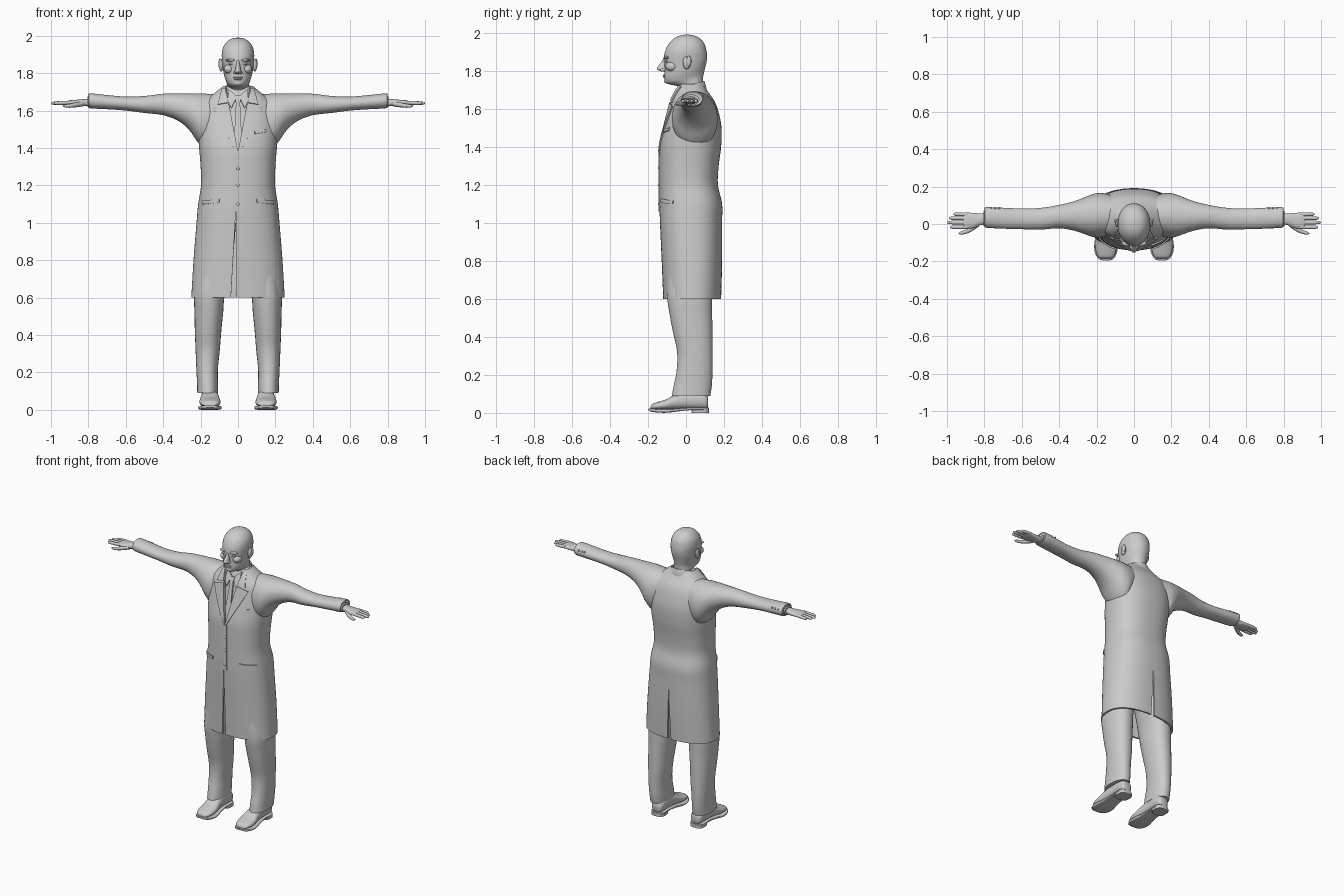
import bpy, bmesh, math
from math import cos, sin, pi, radians
from mathutils import Vector as V
from mathutils.bvhtree import BVHTree

cube = bpy.data.objects.get("Cube")
if cube:
    bpy.data.objects.remove(cube, do_unlink=True)

grey = bpy.data.materials.new("plain_grey")
grey.use_nodes = True
grey.diffuse_color = (0.6, 0.6, 0.6, 1)
grey.node_tree.nodes["Principled BSDF"].inputs["Base Color"].default_value = (0.6, 0.6, 0.6, 1)


def make(name, bm):
    bmesh.ops.remove_doubles(bm, verts=bm.verts[:], dist=0.0003)
    bmesh.ops.recalc_face_normals(bm, faces=bm.faces[:])
    me = bpy.data.meshes.new(name)
    bm.to_mesh(me)
    bm.free()
    me.materials.append(grey)
    ob = bpy.data.objects.new(name, me)
    bpy.context.collection.objects.link(ob)
    return ob


def finish(ob, mirror=False, thick=0, offset=-1):
    bpy.ops.object.select_all(action='DESELECT')
    ob.select_set(True)
    bpy.context.view_layer.objects.active = ob
    if thick:
        m = ob.modifiers.new("Thickness", 'SOLIDIFY')
        m.thickness, m.offset = thick, offset
    if mirror:
        ob.modifiers.new("Mirror", 'MIRROR').use_mirror_merge = False
    for m in list(ob.modifiers):
        bpy.ops.object.modifier_apply(modifier=m.name)
    bpy.ops.object.shade_smooth_by_angle(angle=radians(42))
    return ob


# Ring makers: each ring is (centre, half axis, half axis)
def level(z, rx, yf, yb, x=0, zb=None):
    zb = z if zb is None else zb
    return (V((x, (yf + yb) / 2, (z + zb) / 2)), V((rx, 0, 0)), V((0, (yb - yf) / 2, (zb - z) / 2)))


def across(x, z0, z1, yf, yb):
    return (V((x, (yf + yb) / 2, (z0 + z1) / 2)), V((0, (yb - yf) / 2, 0)), V((0, 0, (z1 - z0) / 2)))


def along(y, z0, z1, w, x=0.15):
    return (V((x, y, (z0 + z1) / 2)), V((w, 0, 0)), V((0, 0, (z1 - z0) / 2)))


def spline(a, b, c, d, t):
    return b + (c - a) * (t / 2) + (a * 2 - b * 5 + c * 4 - d) * (t * t / 2) + (b * 3 - a - c * 3 + d) * (t ** 3 / 2)


def loft(name, rings, n=32, power=2.0, steps=4, caps=True):
    last = len(rings) - 1
    smooth = []
    for i in range(last):
        four = [rings[min(max(j, 0), last)] for j in range(i - 1, i + 3)]
        for k in range(steps):
            smooth.append([spline(*[r[q] for r in four], k / steps) for q in range(3)])
    smooth.append(rings[-1])
    bm = bmesh.new()
    rows = []
    for c, u, v in smooth:
        row = []
        for i in range(n):
            a = 2 * pi * (i + 0.5) / n
            s, t = cos(a), sin(a)
            s = math.copysign(abs(s) ** (2 / power), s)
            t = math.copysign(abs(t) ** (2 / power), t)
            row.append(bm.verts.new(c + u * s + v * t))
        rows.append(row)
    for p, q in zip(rows, rows[1:]):
        for i in range(n):
            j = (i + 1) % n
            bm.faces.new((p[i], p[j], q[j], q[i]))
    if caps:
        bm.faces.new(rows[0])
        bm.faces.new(rows[-1])
    return make(name, bm)


def wedge(ob, apex, left, right, side):
    """Cut a V opening in the front (-1) or back (1), from apex to two end points."""
    bm = bmesh.new()
    bm.from_mesh(ob.data)
    origin = V((apex[0], 0, apex[1]))
    up = left[1] > apex[1]
    normals = []
    for end, s in ((left, 1), (right, -1)):
        d = V((end[0], 0, end[1])) - origin
        nrm = V((0, 1, 0)).cross(d).normalized()
        nrm *= s if nrm.x > 0 else -s
        normals.append(nrm)
        near = [f for f in bm.faces if f.calc_center_median().y * side > 0]
        geom = near + list({e for f in near for e in f.edges}) + list({v for f in near for v in f.verts})
        bmesh.ops.bisect_plane(bm, geom=geom, plane_co=origin, plane_no=nrm, dist=1e-5)
    gone = []
    for f in bm.faces:
        c = f.calc_center_median()
        if c.y * side > 0 and (c.z > apex[1]) == up and all((c - origin).dot(k) > 0 for k in normals):
            gone.append(f)
    bmesh.ops.delete(bm, geom=gone, context='FACES')
    bm.to_mesh(ob.data)
    bm.free()


def surface(ob):
    return BVHTree.FromPolygons([v.co for v in ob.data.vertices], [p.vertices[:] for p in ob.data.polygons])


def plate(name, tree, a, b, mirror=False, lift=0.003, thick=0.009, k=6):
    """Thin panel between two front outlines, draped on a surface."""
    def divide(pts):
        out = [V(p).lerp(V(q), i / k) for p, q in zip(pts, pts[1:]) for i in range(k)]
        return out + [V(pts[-1])]
    bm = bmesh.new()
    rows = []
    for p, q in zip(divide(a), divide(b)):
        row = []
        for i in range(k + 1):
            w = p.lerp(q, i / k)
            hit = tree.ray_cast(V((w.x, -1, w.y)), V((0, 1, 0)))[0]
            if hit is None:
                hit = tree.find_nearest(V((w.x, -0.05, w.y)))[0]
            row.append(bm.verts.new((w.x, hit.y - lift, w.y)))
        rows.append(row)
    for p, q in zip(rows, rows[1:]):
        for i in range(k):
            bm.faces.new((p[i], p[i + 1], q[i + 1], q[i]))
    return finish(make(name, bm), mirror, thick, 0)


def ball(name, c, r, mirror=False):
    bm = bmesh.new()
    bmesh.ops.create_uvsphere(bm, u_segments=20, v_segments=12, radius=1)
    for v in bm.verts:
        v.co = V((v.co.x * r[0] + c[0], v.co.y * r[1] + c[1], v.co.z * r[2] + c[2]))
    return finish(make(name, bm), mirror)


# Coat body with neck opening, front opening and back vent
body = [(.6, .25, -.12, .185), (.8, .238, -.128, .19), (1, .222, -.137, .19), (1.1, .213, -.14, .19),
        (1.2, .198, -.14, .168), (1.3, .2, -.14, .172), (1.4, .208, -.137, .185), (1.5, .215, -.115, .187),
        (1.58, .21, -.095, .172), (1.64, .19, -.08, .15), (1.69, .13, -.06, .115), (1.73, .08, -.045, .09)]
coat = loft("coat_body", [level(*r) for r in body], 64, 2.4, 5, False)
coat_skin = surface(coat)
neckline = ((0, 1.38), (-.07, 1.75), (.07, 1.75), -1)
wedge(coat, *neckline)
wedge(coat, (-.012, 1.06), (-.038, .6), (-.012, .6), -1)
wedge(coat, (0, .96), (-.013, .6), (.013, .6), 1)
finish(coat, thick=.012)

collar = loft("coat_collar", [level(1.665, .095, -.055, .11, zb=1.69), level(1.69, .082, -.05, .105, zb=1.72),
                              level(1.71, .07, -.045, .096, zb=1.745)], 48, caps=False)
wedge(collar, *neckline)
finish(collar, thick=.008)

plate("lapel", coat_skin, [(.002, 1.38), (.03, 1.53), (.05, 1.635)],
      [(.006, 1.37), (.075, 1.5), (.13, 1.612)], True)
plate("collar_leaf", coat_skin, [(.052, 1.642), (.068, 1.72)], [(.108, 1.632), (.085, 1.715)], True)
plate("pocket_flap", coat_skin, [(.1, 1.128), (.19, 1.118)], [(.1, 1.108), (.19, 1.098)], True)
plate("breast_pocket", coat_skin, [(.09, 1.49), (.15, 1.5)], [(.09, 1.475), (.15, 1.485)])
plate("front_edge", coat_skin, [(-.012, 1.375), (-.012, 1.06)], [(.012, 1.375), (.012, 1.06)], lift=.001)
for z in (1.29, 1.2, 1.1):
    ball("coat_button", (0, -.143, z), (.009, .005, .009))

# Shirt, shirt collar and tie
shirt = finish(loft("shirt", [level(z, rx - .02, yf + .018, yb - .02) for z, rx, yf, yb in body[5:]], 48, 2.4))
shirt_skin = surface(shirt)
plate("shirt_collar", shirt_skin, [(.006, 1.675), (.036, 1.61)], [(.05, 1.715), (.054, 1.655)], True, .006)
plate("tie_blade", shirt_skin, [(-.011, 1.64), (-.022, 1.42), (-.004, 1.38)],
      [(.011, 1.64), (.022, 1.42), (.004, 1.38)], lift=.005)
plate("tie_knot", shirt_skin, [(-.017, 1.678), (-.01, 1.635)], [(.017, 1.678), (.01, 1.635)], lift=.01)

# Sleeves, with the shoulder flaring into the body
sleeve = [(.08, 1.48, 1.685, -.05, .14), (.16, 1.4, 1.69, -.07, .165), (.21, 1.425, 1.692, -.072, .163),
          (.26, 1.495, 1.692, -.056, .145), (.32, 1.545, 1.692, -.036, .122), (.4, 1.575, 1.69, -.023, .102),
          (.5, 1.587, 1.678, -.03, .086), (.6, 1.6, 1.675, -.028, .083), (.7, 1.607, 1.683, -.025, .087),
          (.79, 1.612, 1.692, -.02, .09), (.796, 1.62, 1.684, -.012, .082)]
finish(loft("sleeve", [across(*r) for r in sleeve], 36, 2.1), True)
finish(loft("shirt_cuff", [across(x, 1.618, 1.675, -.012, .07) for x in (.77, .805)], 28, steps=1), True)
for i in range(3):
    ball("sleeve_button", (.72 + i * .022, .085, 1.665), (.006, .006, .006), True)

# Hands
palm = [(.78, 1.625, 1.665, 0, .055), (.82, 1.623, 1.662, -.006, .056), (.86, 1.625, 1.658, -.022, .06),
        (.9, 1.629, 1.655, -.026, .06), (.915, 1.634, 1.65, -.02, .055)]
finish(loft("palm", [across(*r) for r in palm], 24, 2.3), True)
for label, y, tip in (("little", .052, .965), ("ring", .031, .99), ("middle", .008, 1), ("index", -.017, .985)):
    rings = []
    for t, r in ((0, .01), (.5, .0105), (.85, .009), (.96, .006), (1, .001)):
        x = .89 + (tip - .89) * t
        rings.append(across(x, 1.643 - r - t * .004, 1.643 + r - t * .004, y - r, y + r))
    finish(loft(label + "_finger", rings, 12), True)
thumb = [(.83, 1.622, 1.65, -.015, .02), (.87, 1.617, 1.642, -.041, -.01), (.9, 1.615, 1.636, -.053, -.03),
         (.925, 1.617, 1.632, -.057, -.04), (.937, 1.624, 1.626, -.053, -.049)]
finish(loft("thumb", [across(*r) for r in thumb], 14), True)

# Head and neck in one skin, chin swept forward
head = [(1.66, 1.68, .06, -.03, .085), (1.712, 1.74, .058, -.036, .088), (1.725, 1.765, .06, -.075, .09),
        (1.735, 1.785, .065, -.106, .094), (1.76, 1.81, .073, -.115, .1), (1.785, 1.83, .078, -.114, .105),
        (1.82, 1.85, .082, -.113, .109), (1.86, 1.87, .085, -.117, .111), (1.9, 1.9, .087, -.111, .109),
        (1.94, 1.94, .079, -.092, .098), (1.97, 1.97, .058, -.062, .073), (1.985, 1.985, .032, -.03, .042),
        (1.99, 1.99, .003, .003, .009)]
finish(loft("head", [level(zf, rx, yf, yb, zb=zb) for zf, zb, rx, yf, yb in head], 48, 2.1))
nose = [(1.875, .008, -.116, -.09), (1.85, .01, -.127, -.09), (1.82, .015, -.15, -.09),
        (1.808, .019, -.153, -.09), (1.799, .015, -.138, -.09), (1.794, .004, -.115, -.1)]
finish(loft("nose", [level(*r) for r in nose], 20))
ball("brow", (.036, -.102, 1.869), (.03, .016, .008), True)
ball("eye", (.034, -.099, 1.85), (.016, .012, .007), True)
ball("cheek", (.048, -.074, 1.822), (.028, .034, .026), True)
ball("nostril", (.015, -.122, 1.803), (.009, .014, .008), True)
ball("upper_lip", (0, -.11, 1.777), (.027, .013, .004))
ball("lower_lip", (0, -.11, 1.768), (.023, .012, .005))
ball("chin", (0, -.098, 1.748), (.028, .018, .016))
ball("ear", (.09, .004, 1.842), (.012, .021, .034), True)
ball("ear_rim", (.096, .015, 1.85), (.009, .013, .028), True)

# Trousers
leg = [(.09, .056, -.075, .128, .162), (.14, .056, -.066, .136, .163), (.22, .058, -.05, .14, .165),
       (.32, .065, -.047, .141, .162), (.42, .071, -.068, .14, .16), (.52, .077, -.087, .138, .156),
       (.62, .082, -.1, .138, .152), (.8, .09, -.1, .14, .12), (1, .09, -.1, .14, .1)]
finish(loft("trouser_leg", [level(*r) for r in leg], 32, 2.2), True)

# Shoes: upper, sole and heel
upper = [(-.187, .02, .032, .022), (-.175, .018, .048, .042), (-.14, .016, .06, .055), (-.1, .016, .073, .056),
         (-.06, .018, .096, .05), (0, .02, .115, .044), (.07, .02, .115, .044), (.105, .02, .1, .038),
         (.117, .03, .08, .024)]
finish(loft("shoe_upper", [along(*r) for r in upper], 28, 2.3), True)
sole = [(-.196, .012, .024, .018), (-.185, .007, .024, .042), (-.15, .002, .021, .06), (-.1, .001, .02, .062),
        (-.04, .008, .024, .05), (.02, .014, .028, .046), (.09, .014, .028, .048), (.12, .014, .028, .026)]
finish(loft("shoe_sole", [along(*r) for r in sole], 28, 5), True)
heel = [level(z, .047, .03, .122, .15) for z in (0, .018)]
finish(loft("shoe_heel", heel, 28, 3, 1), True)
